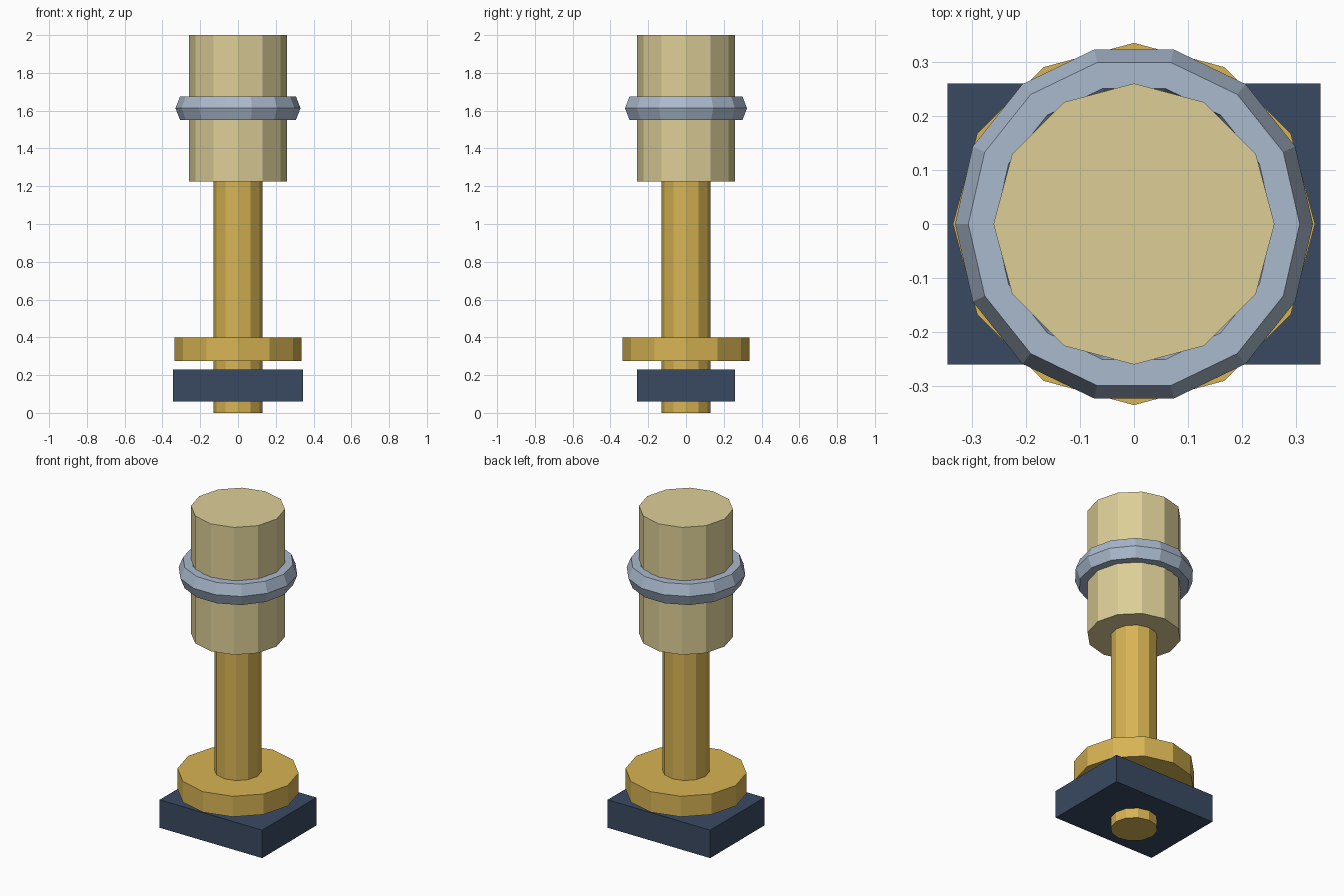
import bpy, bmesh
from math import cos, sin, pi

if "Cube" in bpy.data.objects:
    bpy.data.objects.remove(bpy.data.objects["Cube"])


def material(name, rgb):
    m = bpy.data.materials.new(name)
    m.diffuse_color = (*[(c / 255) ** 2.2 for c in rgb], 1)
    m.use_nodes = True
    m.node_tree.nodes["Principled BSDF"].inputs["Base Color"].default_value = m.diffuse_color
    return m


gold = material("gold", (214, 178, 84))
sand = material("sand", (220, 205, 150))
steel = material("steel", (168, 184, 204))
navy = material("navy", (60, 75, 98))


def finish(ob, name, mat):
    ob.name = name
    ob.data.materials.append(mat)
    return ob


def cylinder(name, radius, z0, z1, mat, sides=12):
    bpy.ops.mesh.primitive_cylinder_add(vertices=sides, radius=radius, depth=z1 - z0,
                                        location=(0, 0, (z0 + z1) / 2))
    return finish(bpy.context.object, name, mat)


# Shaft, lower collar and thick head
cylinder("shaft", 0.13, 0.0, 1.24, gold)
cylinder("collar", 0.335, 0.275, 0.40, gold)
cylinder("head", 0.26, 1.225, 2.0, sand)

# Rectangular block near the foot
bpy.ops.mesh.primitive_cube_add(size=1, location=(0, 0, 0.145))
block = finish(bpy.context.object, "foot_block", navy)
block.scale = (0.69, 0.52, 0.17)

# Band around the head: 14 segments with a tall hexagonal section
bpy.ops.mesh.primitive_torus_add(major_segments=14, minor_segments=6,
                                 major_radius=0.282, minor_radius=0.049,
                                 location=(0, 0, 1.613))
band = finish(bpy.context.object, "head_band", steel)
band.scale.z = 1.49
for p in band.data.polygons:
    p.use_smooth = False
